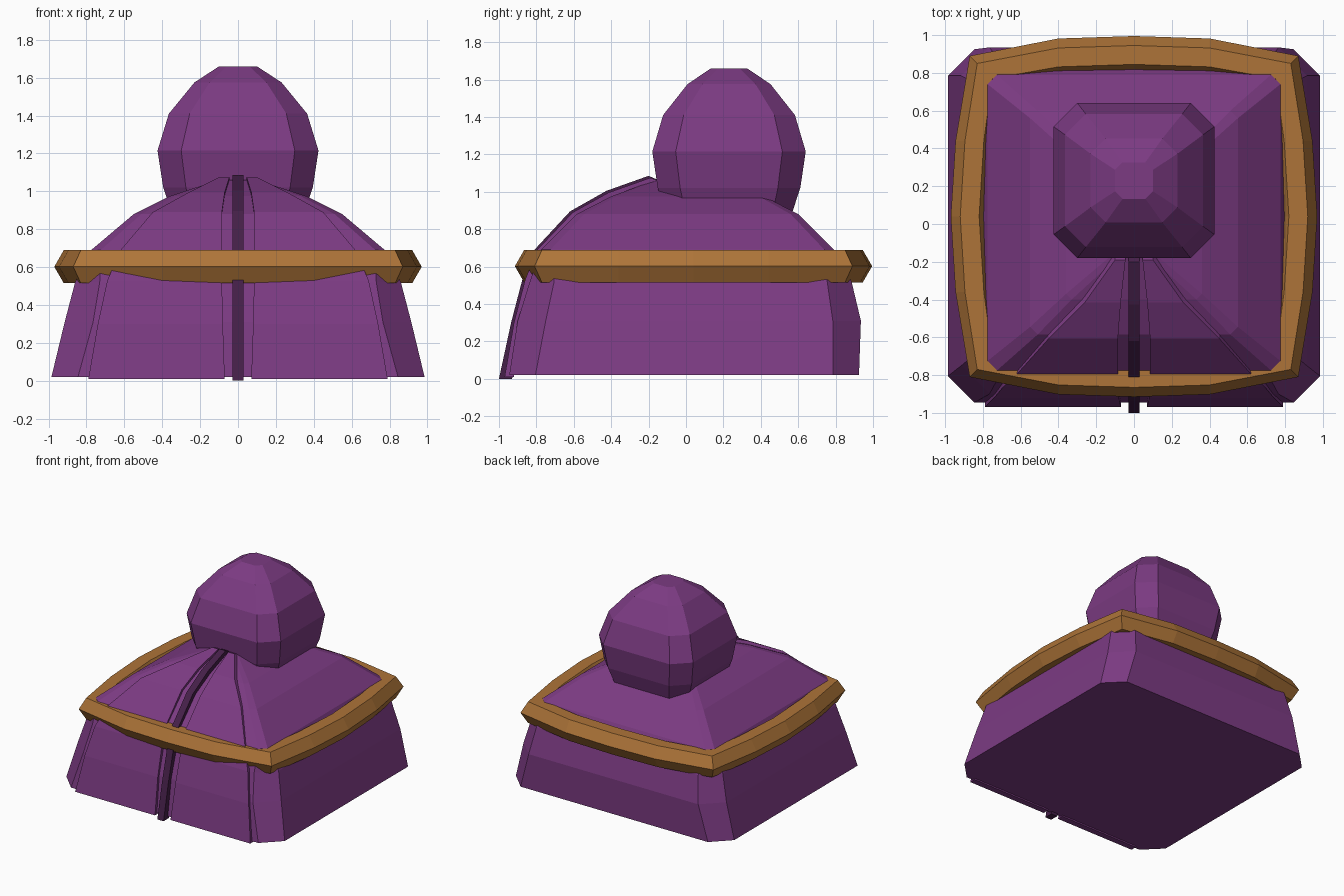
import bpy, bmesh

if "Cube" in bpy.data.objects:
    bpy.data.objects.remove(bpy.data.objects["Cube"])

def material(name, col):
    m = bpy.data.materials.new(name)
    m.diffuse_color = (*col, 1)
    m.use_nodes = True
    m.node_tree.nodes["Principled BSDF"].inputs["Base Color"].default_value = m.diffuse_color
    return m

PURPLE = material("purple cloth", (0.20, 0.043, 0.225))
DARK = material("dark purple trim", (0.06, 0.014, 0.066))
BRONZE = material("bronze", (0.42, 0.175, 0.04))

def loft(name, rings, mat, close=False):
    """Skin equal-length rings; cap the ends, or join last to first."""
    bm = bmesh.new()
    vs = [[bm.verts.new(p) for p in r] for r in rings]
    n = len(vs[0])
    pairs = list(zip(vs, vs[1:])) + ([(vs[-1], vs[0])] if close else [])
    for a, b in pairs:
        for i in range(n):
            j = (i + 1) % n
            bm.faces.new((a[i], a[j], b[j], b[i]))
    if not close:
        bm.faces.new(vs[0])
        bm.faces.new(vs[-1])
    bmesh.ops.recalc_face_normals(bm, faces=bm.faces)
    me = bpy.data.meshes.new(name)
    bm.to_mesh(me)
    bm.free()
    me.materials.append(mat)
    ob = bpy.data.objects.new(name, me)
    bpy.context.collection.objects.link(ob)
    return ob

def octagon(z, hx, y0, y1, c):
    """Rectangle with cut corners."""
    return [(hx, y0 + c, z), (hx, y1 - c, z), (hx - c, y1, z), (c - hx, y1, z),
            (-hx, y1 - c, z), (-hx, y0 + c, z), (c - hx, y0, z), (hx - c, y0, z)]

# robed body: z, half width, front y, back y, corner cut
loft("body", [octagon(*r) for r in [
    (0.02, 0.985, -0.945, 0.925, 0.14), (0.31, 0.915, -0.90, 0.935, 0.15),
    (0.52, 0.86, -0.835, 0.885, 0.13), (0.69, 0.775, -0.775, 0.79, 0.05),
    (0.88, 0.55, -0.585, 0.60, 0.04), (0.975, 0.36, -0.40, 0.42, 0.03),
    (1.06, 0.10, -0.17, 0.18, 0.02)]], PURPLE)

# head: z, half width, corner cut, centred at y = 0.23
loft("head", [octagon(z, w, 0.23 - w * 0.965, 0.23 + w * 0.965, c) for z, w, c in [
    (0.86, 0.34, 0.10), (1.02, 0.395, 0.12), (1.215, 0.425, 0.125),
    (1.41, 0.365, 0.11), (1.575, 0.23, 0.08), (1.66, 0.10, 0.04)]], PURPLE)

# bronze collar: hexagonal tube around a bulging square
def collar_loop(d, z):
    cx, cy = 0.79 + 0.8 * d, 0.77 + 0.8 * d
    sx, sy = 0.87 + d, 0.855 + d
    mx, my = sx - 0.025, sy - 0.013
    q = [(cx, -cy), (mx, -0.4), (sx, 0), (mx, 0.4), (cx, cy), (0.4, my), (0, sy), (-0.4, my)]
    return [(x, y + 0.04, z) for x, y in q + [(-x, -y) for x, y in q]]

loft("collar", [collar_loop(d, 0.602 + h) for d, h in [
    (0.1, 0), (0.05, 0.087), (-0.05, 0.087), (-0.1, 0), (-0.05, -0.087), (0.05, -0.087)]],
    BRONZE, close=True)

# front flaps: z, y, inner x, outer x
FLAP = [(0.01, -0.97, 0.07, 0.79), (0.30, -0.92, 0.08, 0.74), (0.53, -0.86, 0.085, 0.69),
        (0.69, -0.795, 0.085, 0.62), (0.89, -0.605, 0.085, 0.45),
        (0.995, -0.415, 0.07, 0.26), (1.075, -0.19, 0.045, 0.10)]
for s, side in ((1, "right"), (-1, "left")):
    loft("flap_" + side, [[(s * a, y, z), (s * b, y, z), (s * b, y + 0.05, z - 0.02),
                           (s * a, y + 0.05, z - 0.02 if z > 0.1 else z)]
                          if z > 0.1 else
                          [(s * a, y, z), (s * b, y, z), (s * b, y + 0.05, z), (s * a, y + 0.05, z)]
                          for z, y, a, b in FLAP], PURPLE)

# centre strip running down the front
w = 0.028
loft("centre_strip", [[(-w, y, z), (w, y, z), (w, y + 0.07, z - 0.03 * (z > 0.1)),
                       (-w, y + 0.07, z - 0.03 * (z > 0.1))] for z, y in [
    (0.0, -1.0), (0.30, -0.935), (0.53, -0.875), (0.69, -0.81),
    (0.895, -0.62), (1.005, -0.425), (1.085, -0.20)]], DARK)
